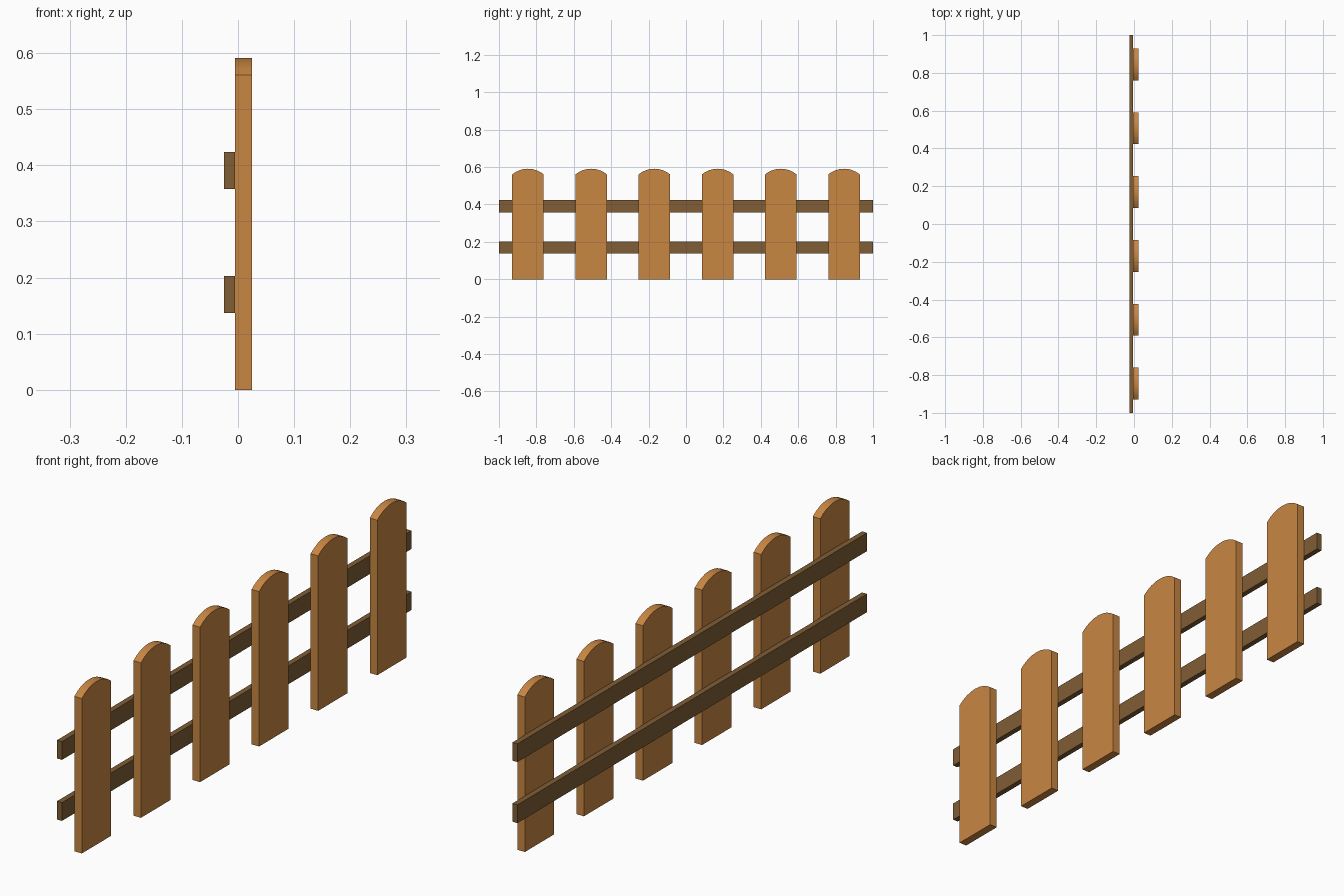
import bpy, bmesh, math

cube = bpy.data.objects.get("Cube")
if cube:
    bpy.data.objects.remove(cube, do_unlink=True)


def make_material(name, rgb):
    mat = bpy.data.materials.new(name)
    mat.use_nodes = True
    mat.diffuse_color = (*rgb, 1)
    mat.node_tree.nodes["Principled BSDF"].inputs["Base Color"].default_value = (*rgb, 1)
    return mat


light_wood = make_material("light wood", (0.578, 0.238, 0.054))
dark_wood = make_material("dark wood", (0.214, 0.110, 0.036))


def extrude_profile(name, profile, x0, x1, mat):
    """Extrude a closed (y, z) outline along x."""
    bm = bmesh.new()
    face = bm.faces.new([bm.verts.new((x0, y, z)) for y, z in profile])
    result = bmesh.ops.extrude_face_region(bm, geom=[face])
    verts = [v for v in result["geom"] if isinstance(v, bmesh.types.BMVert)]
    bmesh.ops.translate(bm, verts=verts, vec=(x1 - x0, 0, 0))
    bmesh.ops.recalc_face_normals(bm, faces=bm.faces)
    mesh = bpy.data.meshes.new(name)
    bm.to_mesh(mesh)
    bm.free()
    mesh.materials.append(mat)
    obj = bpy.data.objects.new(name, mesh)
    bpy.context.collection.objects.link(obj)
    return obj


BACK, JOINT, FRONT = -0.025, -0.005, 0.025
HALF, SHOULDER, PEAK = 0.084, 0.561, 0.591
PITCH, COUNT, ARC_STEPS = 0.338, 6, 8

# Pickets with arched tops
rise = PEAK - SHOULDER
radius = (HALF ** 2 + rise ** 2) / (2 * rise)
sweep = math.asin(HALF / radius)
arch = []
for i in range(ARC_STEPS + 1):
    a = sweep * (1 - 2 * i / ARC_STEPS)
    arch.append((radius * math.sin(a), PEAK - radius + radius * math.cos(a)))
outline = [(-HALF, 0), (HALF, 0)] + arch

pickets = []
for i in range(COUNT):
    picket = extrude_profile(f"picket_{i + 1}", outline, JOINT, FRONT, light_wood)
    picket.location.y = (i - (COUNT - 1) / 2) * PITCH
    pickets.append(picket)

# Horizontal rails behind the pickets
for name, z0 in (("lower_rail", 0.137), ("upper_rail", 0.358)):
    z1 = z0 + 0.066
    extrude_profile(name, [(-1, z0), (1, z0), (1, z1), (-1, z1)], BACK, JOINT, dark_wood)

# Smooth arches with crisp board edges
bpy.ops.object.select_all(action="DESELECT")
for picket in pickets:
    picket.select_set(True)
bpy.context.view_layer.objects.active = pickets[0]
bpy.ops.object.shade_smooth_by_angle(angle=math.radians(30))
